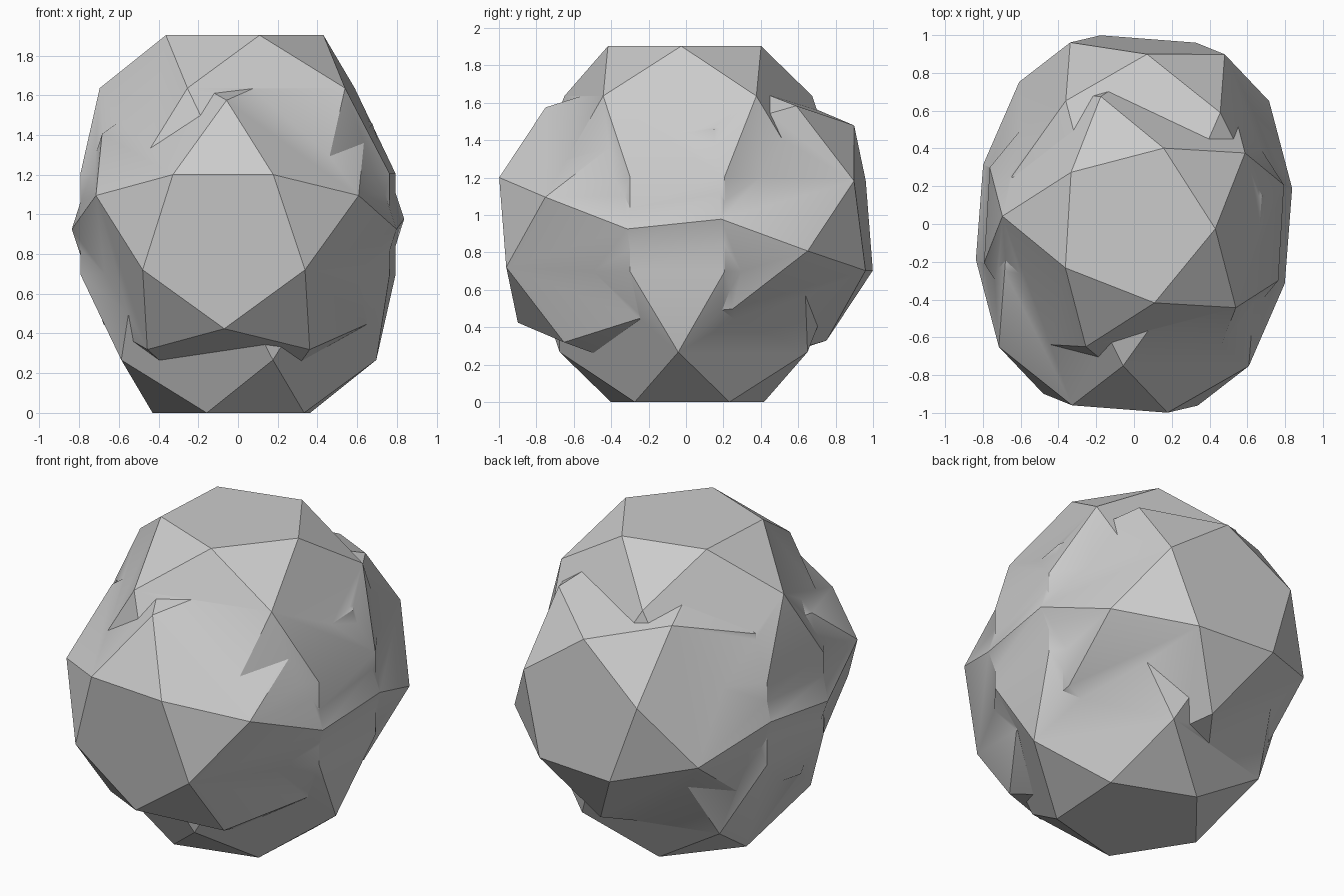
import bpy, bmesh, math
from mathutils import Matrix, Vector

default = bpy.data.objects.get("Cube")
if default:
    bpy.data.objects.remove(default, do_unlink=True)

EDGE = 0.507
PHI = (1 + math.sqrt(5)) / 2
R_PENT = EDGE * math.sqrt((5 + math.sqrt(5)) / 10)   # end pentagon radius
R_MID = R_PENT * PHI                                 # middle ring radius
R_DEC = EDGE * PHI                                   # decagon radius
HALF = EDGE / 2                                      # half height of the square belt
CENTRE = Vector((0, 0, HALF + R_MID))

grey = bpy.data.materials.new("stone_grey")
grey.use_nodes = True
colour = (0.6, 0.6, 0.6, 1)
grey.diffuse_color = colour
grey.node_tree.nodes["Principled BSDF"].inputs["Base Color"].default_value = colour


def ring(radius, height, count, start):
    return [Vector((radius * math.cos(a), radius * math.sin(a), height))
            for a in (math.radians(start + 360 * i / count) for i in range(count))]


def birotunda(name, axis, pointer):
    """Two pentagonal domes on a belt of squares, along axis; pointer aims a pentagon corner."""
    z = axis.normalized()
    x = (pointer - z * pointer.dot(z)).normalized()
    turn = Matrix((x, z.cross(x), z)).transposed()
    dome = (ring(R_PENT, HALF + R_MID, 5, 0)
            + ring(R_MID, HALF + R_PENT, 5, 36)
            + ring(R_DEC, HALF, 10, 18))
    bm = bmesh.new()
    for p in dome:
        for sign in (1, -1):
            bm.verts.new(CENTRE + turn @ (p * sign))
    bmesh.ops.convex_hull(bm, input=bm.verts)
    bmesh.ops.dissolve_limit(bm, angle_limit=math.radians(1), verts=bm.verts, edges=bm.edges)
    bmesh.ops.recalc_face_normals(bm, faces=bm.faces)
    mesh = bpy.data.meshes.new(name)
    bm.to_mesh(mesh)
    bm.free()
    mesh.materials.append(grey)
    obj = bpy.data.objects.new(name, mesh)
    bpy.context.collection.objects.link(obj)
    return obj


# Upright solid and a second one lying front to back
tilt = math.radians(-3.4)
body = birotunda("faceted_body", Vector((0, 0, 1)), Vector((math.cos(tilt), math.sin(tilt), 0)))
cross = birotunda("crossing_body", Vector((-0.076, -0.99, -0.103)), Vector((0, 0, -1)))

# Merge them into one skin
union = body.modifiers.new("union", 'BOOLEAN')
union.operation = 'UNION'
union.solver = 'EXACT'
union.object = cross
bpy.ops.object.select_all(action='DESELECT')
bpy.context.view_layer.objects.active = body
body.select_set(True)
bpy.ops.object.modifier_apply(modifier=union.name)
bpy.data.objects.remove(cross, do_unlink=True)

# Shallow valleys blend, strong creases stay crisp
bpy.ops.object.shade_smooth_by_angle(angle=math.radians(30))
